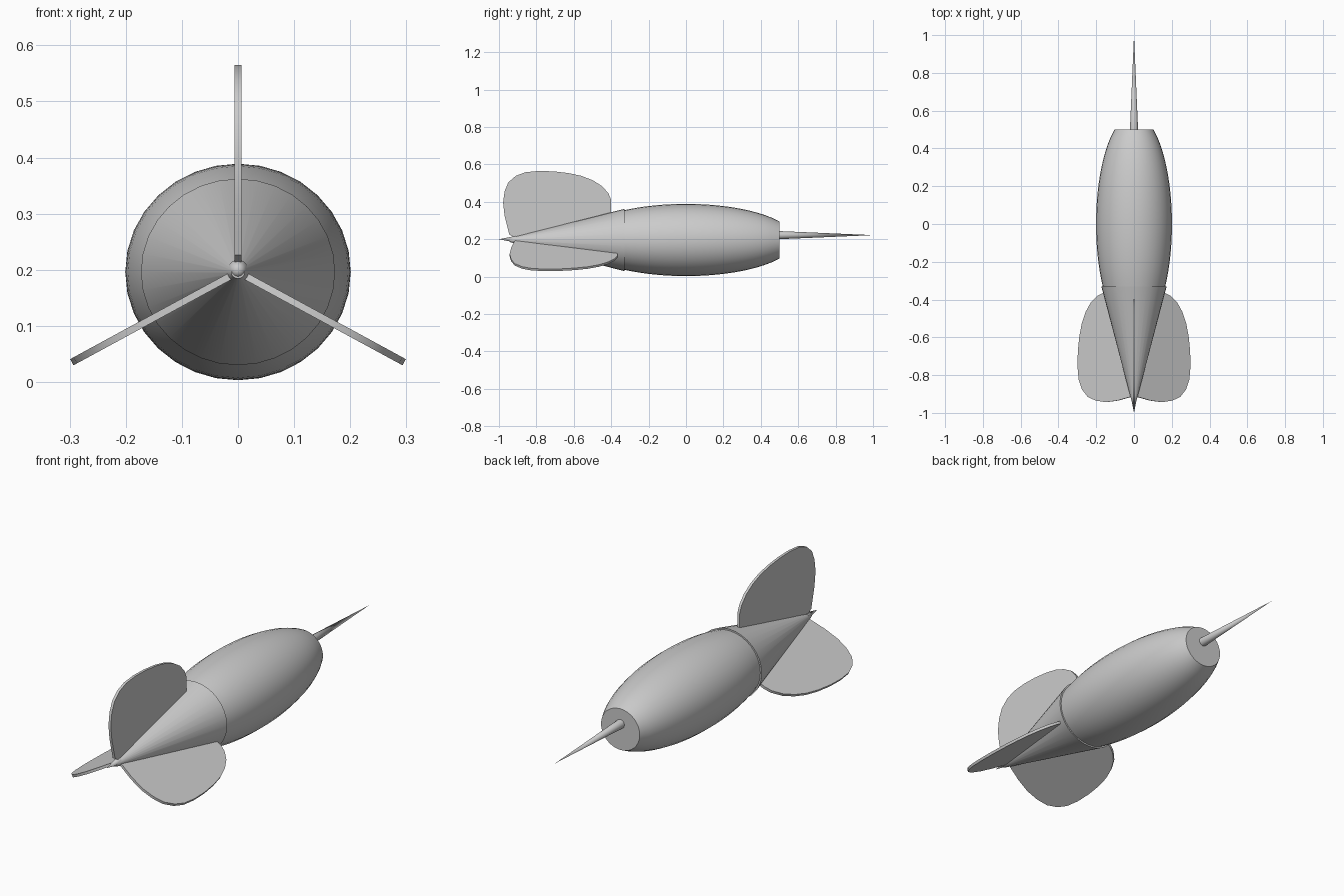
import bpy, bmesh, math
from mathutils import Matrix, Vector

cube = bpy.data.objects.get("Cube")
if cube:
    bpy.data.objects.remove(cube, do_unlink=True)

AXIS_Z = 0.196
grey = bpy.data.materials.new("plain grey")
grey.use_nodes = True
colour = (0.6, 0.6, 0.6, 1)
grey.diffuse_color = colour
grey.node_tree.nodes["Principled BSDF"].inputs["Base Color"].default_value = colour


def finish(name, bm, smooth):
    bmesh.ops.remove_doubles(bm, verts=bm.verts, dist=1e-5)
    bmesh.ops.recalc_face_normals(bm, faces=bm.faces)
    mesh = bpy.data.meshes.new(name)
    bm.to_mesh(mesh)
    bm.free()
    mesh.materials.append(grey)
    obj = bpy.data.objects.new(name, mesh)
    bpy.context.collection.objects.link(obj)
    bpy.ops.object.select_all(action="DESELECT")
    obj.select_set(True)
    bpy.context.view_layer.objects.active = obj
    if smooth:
        bpy.ops.object.shade_smooth_by_angle(angle=math.radians(35))
    return obj


def lathe(name, profile, z, sides=32, squash=0.96):
    """Turn (y, radius) points about a line along y, with closed ends."""
    bm = bmesh.new()
    rings = []
    for y, r in profile:
        angles = [math.tau * i / sides for i in range(sides)]
        rings.append([bm.verts.new((r * math.cos(a), y, z + r * squash * math.sin(a)))
                      for a in angles])
    for a, b in zip(rings, rings[1:]):
        for i in range(sides):
            j = (i + 1) % sides
            bm.faces.new((a[i], a[j], b[j], b[i]))
    for ring, (y, r) in ((rings[0], profile[0]), (rings[-1], profile[-1])):
        if r > 0.001:
            bm.faces.new(ring)
    return finish(name, bm, True)


# Barrel: an ellipsoid cut flat at both ends
ys = [-0.33 + 0.83 * i / 20 for i in range(21)]
lathe("barrel", [(y, 0.201 * math.sqrt(1 - (y / 0.583) ** 2)) for y in ys], AXIS_Z)

# Tapered tail with a small pointed cap
lathe("tail_cone", [(-0.33, 0.173), (-0.94, 0.012)], AXIS_Z)
lathe("tail_tip", [(-0.91, 0.018), (-1.0, 0.0)], 0.2, 12, 1)

# Needle at the nose
lathe("needle", [(0.49, 0.022), (1.0, 0.0)], 0.222, 16, 1)

# Rounded fin outline as (y, distance from the axis)
FIN = [(-0.4, 0.1), (-0.4, 0.215), (-0.415, 0.25), (-0.45, 0.289), (-0.5, 0.32),
       (-0.56, 0.343), (-0.63, 0.358), (-0.71, 0.367), (-0.79, 0.369),
       (-0.86, 0.362), (-0.91, 0.343), (-0.95, 0.308), (-0.97, 0.26),
       (-0.978, 0.2), (-0.97, 0.13), (-0.955, 0.07), (-0.945, 0.03),
       (-0.92, 0.015)]


def fin(name, angle, dy=0.0, dr=0.0, thick=0.0125):
    bm = bmesh.new()
    face = bm.faces.new([bm.verts.new((-thick / 2, y + dy, r + dr)) for y, r in FIN])
    extruded = bmesh.ops.extrude_face_region(bm, geom=[face])["geom"]
    bmesh.ops.translate(bm, vec=Vector((thick, 0, 0)),
                        verts=[v for v in extruded if isinstance(v, bmesh.types.BMVert)])
    turn = Matrix.Translation((0, 0, AXIS_Z)) @ Matrix.Rotation(math.radians(angle), 4, "Y")
    bmesh.ops.transform(bm, matrix=turn, verts=bm.verts)
    return finish(name, bm, True)


fin("top_fin", 0)
fin("left_fin", 118.5, 0.035, -0.032)
fin("right_fin", -118.5, 0.035, -0.032)
